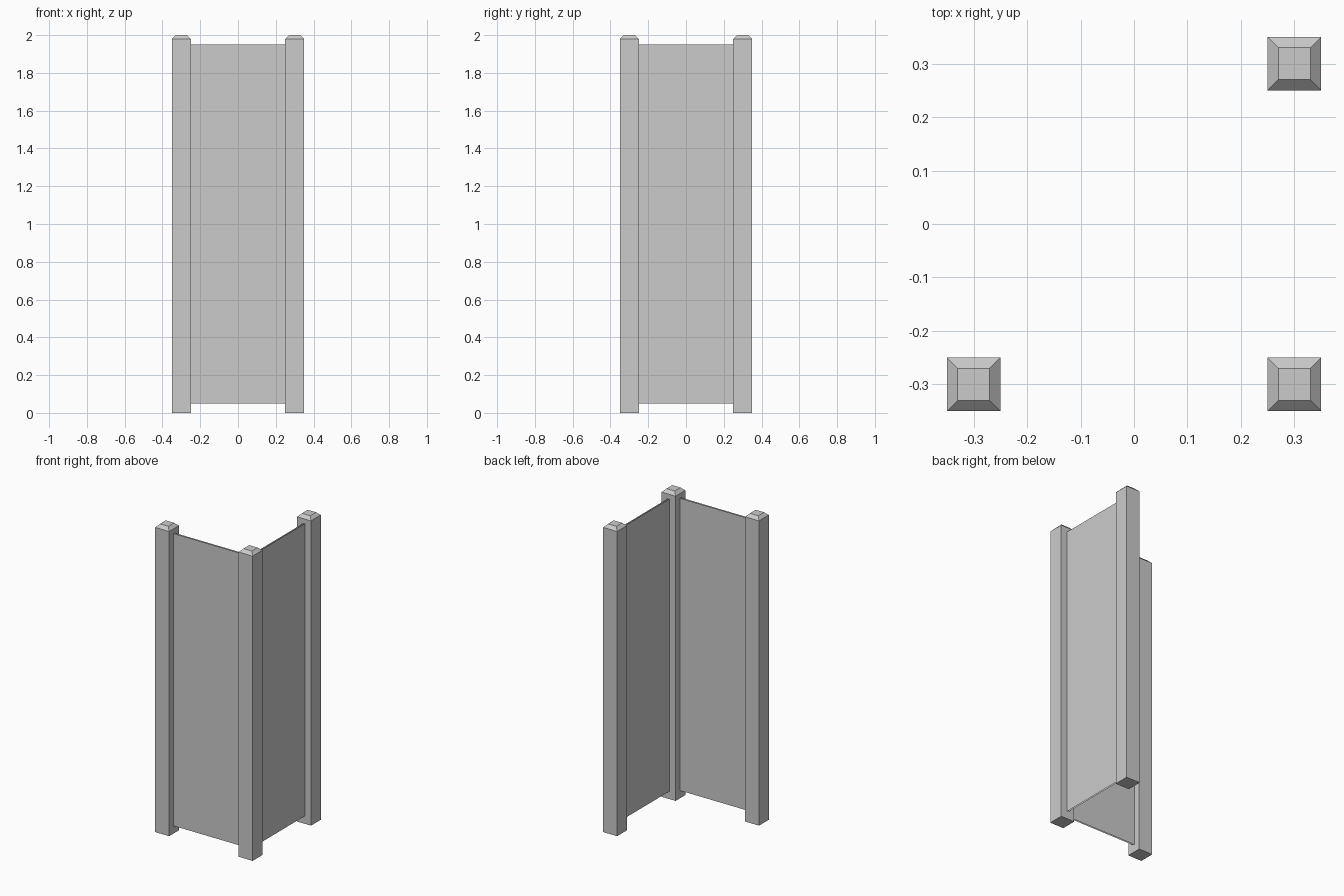
import bpy, bmesh
from mathutils import Matrix
from math import pi

if "Cube" in bpy.data.objects:
    bpy.data.objects.remove(bpy.data.objects["Cube"])


def finish(name, bm):
    bmesh.ops.recalc_face_normals(bm, faces=bm.faces) if name.endswith("post") else None
    mesh = bpy.data.meshes.new(name)
    bm.to_mesh(mesh)
    bm.free()
    obj = bpy.data.objects.new(name, mesh)
    bpy.context.collection.objects.link(obj)
    return obj


# Square post with a chamfered top
def post(name, x, y):
    bm = bmesh.new()
    rings = []
    for half, z in ((0.05, 0), (0.05, 1.98), (0.03, 2.0)):
        rings.append([bm.verts.new((x + sx * half, y + sy * half, z))
                      for sx, sy in ((-1, -1), (1, -1), (1, 1), (-1, 1))])
    for low, high in zip(rings, rings[1:]):
        for i in range(4):
            j = (i + 1) % 4
            bm.faces.new((low[i], low[j], high[j], high[i]))
    bm.faces.new(rings[0][::-1])
    bm.faces.new(rings[-1])
    finish(name, bm)


# Thin panel made of two facing sheets, open at the rims
def panel(name, angle):
    bm = bmesh.new()
    for side in (-1, 1):
        y = -0.3 + side * 0.005
        v = [bm.verts.new((-side * x, y, z))
             for x, z in ((-0.25, 0.05), (0.25, 0.05), (0.25, 1.95), (-0.25, 1.95))]
        if side < 0:
            bm.faces.new(v)
        else:
            bm.faces.new(v)
    bmesh.ops.transform(bm, matrix=Matrix.Rotation(angle, 4, 'Z'), verts=bm.verts)
    finish(name, bm)


post("left_post", -0.3, -0.3)
post("corner_post", 0.3, -0.3)
post("back_post", 0.3, 0.3)
panel("front_panel", 0)
panel("side_panel", pi / 2)
